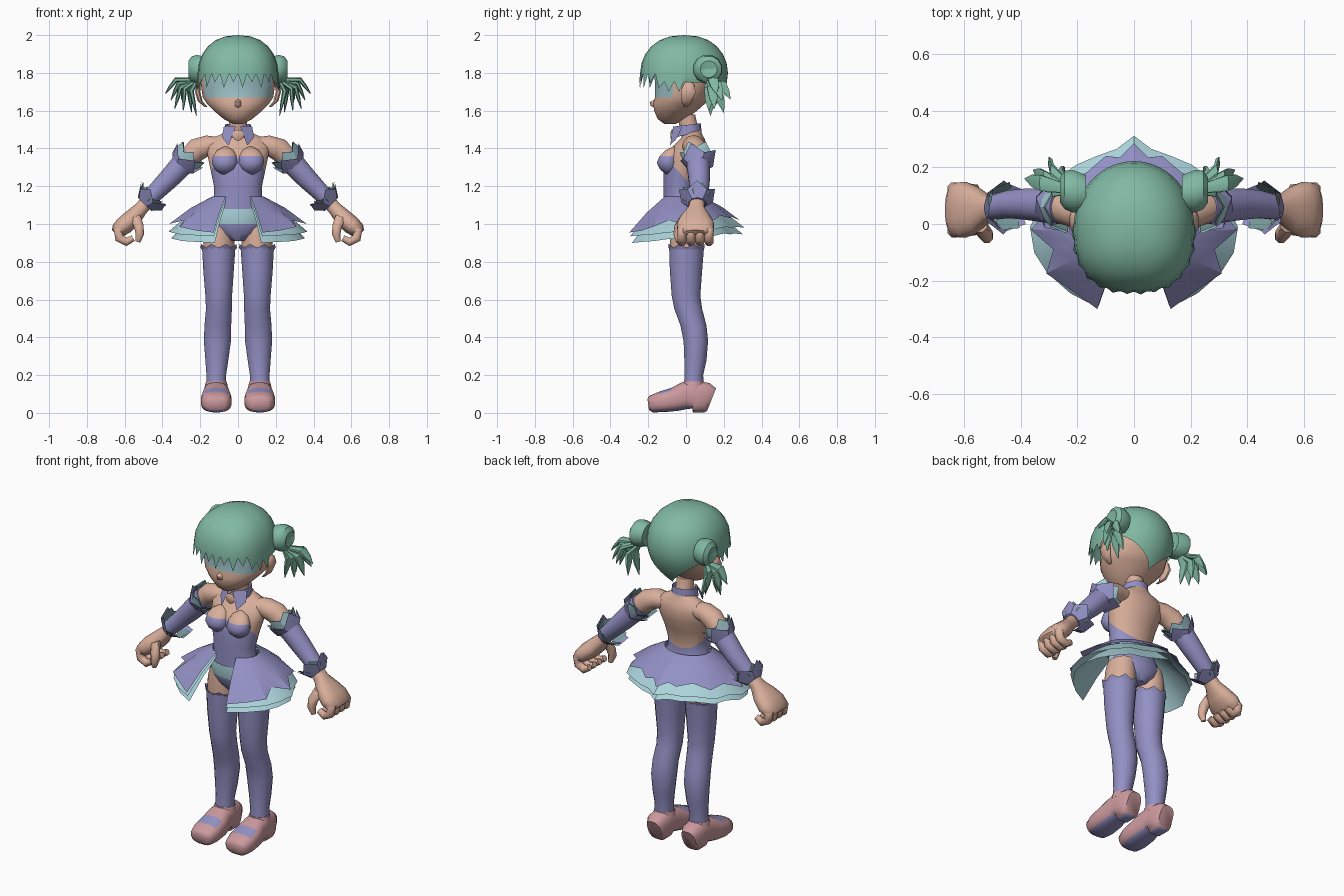
import bpy, bmesh, math
from mathutils import Vector as V


def material(name, rgb):
    m = bpy.data.materials.new(name)
    m.diffuse_color = (*rgb, 1)
    return m


SKIN = material("skin", (0.70, 0.43, 0.33))
HAIR = material("green hair", (0.22, 0.49, 0.37))
PURPLE = material("purple cloth", (0.29, 0.28, 0.55))
PALE = material("pale blue cloth", (0.41, 0.66, 0.71))
BAND = material("eye band", (0.34, 0.53, 0.57))
PINK = material("pink leather", (0.60, 0.32, 0.34))
TEAL = material("teal lining", (0.18, 0.31, 0.31))


def finish(name, bm, mats, mirror=False, rule=None, angle=50, cuts=()):
    """Cut colour borders, colour faces, shade and mirror."""
    for co, no in cuts:
        bmesh.ops.bisect_plane(bm, geom=bm.verts[:] + bm.edges[:] + bm.faces[:],
                               plane_co=co, plane_no=no)
    bmesh.ops.recalc_face_normals(bm, faces=bm.faces)
    bm.normal_update()
    for f in bm.faces:
        f.smooth = True
        if rule:
            f.material_index = rule(f.calc_center_median(), f.normal)
    me = bpy.data.meshes.new(name)
    bm.to_mesh(me)
    bm.free()
    for m in mats:
        me.materials.append(m)
    me.set_sharp_from_angle(angle=math.radians(angle))
    ob = bpy.data.objects.new(name, me)
    bpy.context.collection.objects.link(ob)
    if mirror:
        mod = ob.modifiers.new("mirror", 'MIRROR')
        mod.use_clip = False
        mod.use_mirror_merge = False
    return ob


def bridge(bm, rows, closed=True):
    n = len(rows[0])
    for r0, r1 in zip(rows, rows[1:]):
        for i in range(n if closed else n - 1):
            j = (i + 1) % n
            bm.faces.new((r0[i], r0[j], r1[j], r1[i]))


def loft(name, rings, mats, side=(1, 0, 0), n=16, flat=False, power=1.0, **kw):
    """Tube through rings (x, y, z, half width along side, other half width)."""
    bm, rows, side = bmesh.new(), [], V(side)
    pts = [V(r[:3]) for r in rings]
    for i, r in enumerate(rings):
        t = (pts[min(i + 1, len(pts) - 1)] - pts[max(i - 1, 0)]).normalized()
        if flat:
            t = V((0, 0, 1))
        v = t.cross(side).normalized()
        row = []
        for k in range(n):
            a = 2 * math.pi * (k + 0.5) / n
            c, s = math.cos(a), math.sin(a)
            c, s = (math.copysign(abs(q) ** power, q) for q in (c, s))
            row.append(bm.verts.new(pts[i] + side * c * r[3] + v * s * r[4]))
        rows.append(row)
    bridge(bm, rows)
    bm.faces.new(rows[0])
    bm.faces.new(rows[-1])
    return finish(name, bm, mats, **kw)


def cuff(name, c, axis, r0, r1, length, spike, mat, n=12, shift=0):
    """Flared open band with a pointed rim."""
    bm, c, axis = bmesh.new(), V(c), V(axis).normalized()
    u = axis.cross(V((0, 1, 0))).normalized()
    w = axis.cross(u)
    rows = [[], []]
    for k in range(n):
        a = 2 * math.pi * (k + shift) / n
        d = u * math.cos(a) + w * math.sin(a)
        tip = k % 2
        rows[0].append(bm.verts.new(c + d * r0))
        rows[1].append(bm.verts.new(c + d * (r1 + 0.3 * spike * tip) + axis * (length + spike * tip)))
    bridge(bm, rows)
    return finish(name, bm, [mat], mirror=True, angle=30)


def skirt(name, hem, mat, zw, lift=0.0, scale=1.0):
    """Half skirt from the front opening to the centre back."""
    bm, rows = bmesh.new(), [[], [], []]
    for i, (x, y, z) in enumerate(hem):
        a = math.radians(28 + (180 - 28) * i / (len(hem) - 1))
        top = V((0.137 * math.sin(a), -0.02 - 0.105 * math.cos(a), zw))
        low = V((x * scale, y * scale, z + lift))
        mid = top.lerp(low, 0.5) + V((0, 0, 0.012))
        for row, p in zip(rows, (top, mid, low)):
            row.append(bm.verts.new(p))
    bridge(bm, rows, closed=False)
    return finish(name, bm, [mat], mirror=True, angle=35)


# Head with a painted band across the eyes
loft("head", [(0, -.085, 1.53, .025, .03), (0, -.075, 1.555, .075, .075),
              (0, -.055, 1.60, .13, .115), (0, -.035, 1.64, .168, .14),
              (0, -.015, 1.67, .188, .15), (0, 0, 1.75, .20, .165),
              (0, 0, 1.85, .195, .18), (0, 0, 1.93, .14, .14), (0, 0, 1.97, .05, .05)],
     [SKIN, BAND], n=24, flat=True, cuts=[((0, -.07, 0), (0, 1, 0))],
     rule=lambda c, n: int(c.z > 1.67 and c.y < -.07))
loft("nose", [(0, -.15, 1.665, .006, .006), (0, -.172, 1.645, .018, .022),
              (0, -.168, 1.625, .018, .02), (0, -.15, 1.61, .006, .006)], [SKIN], n=8, flat=True)
loft("ear", [(.17, .0, 1.62, .008, .012), (.20, .005, 1.65, .014, .03), (.214, .012, 1.70, .015, .042),
             (.208, .015, 1.74, .012, .03), (.19, .015, 1.76, .006, .01)],
     [SKIN], n=8, flat=True, mirror=True)
loft("neck", [(0, .035, 1.43, .06, .055), (0, .02, 1.49, .05, .05), (0, 0, 1.58, .05, .05)],
     [SKIN], n=12, flat=True)


# Hair cap: dome with a jagged fringe and a pointed nape
def hair_cap():
    bm, n = bmesh.new(), 56
    cols = []
    for k in range(n):
        a = 2 * math.pi * k / n
        f = abs((math.degrees(a) + 180) % 360 - 180)
        odd = k % 2
        if f < 62:
            hem = 1.795 - odd * (0.075 if k % 4 == 1 else 0.045)
        elif f < 92:
            hem = 1.755 - odd * .055
        elif f < 115:
            hem = 1.75
        else:
            hem = 1.75 - .16 * ((f - 115) / 65) ** 1.3
        s, c = math.sin(a), math.cos(a)
        q = (abs(s) ** 2.5 + abs(c) ** 2.5) ** (-1 / 2.5) if f < 90 else 1
        col = []
        for i in range(1, 11):
            if i < 7:
                b = math.radians(15 * i)
                z, r = 1.8 + .2 * math.cos(b), math.sin(b) ** .85
            else:
                z = 1.8 + (hem - 1.8) * (i - 6) / 4
                d = 1.8 - z
                r = 1 - 9.5 * d * d if f > 92 else 1 + .25 * d
            if f < 85 and i > 3:
                r += (.012 if odd else -.018) * (i - 3) / 7
            col.append(bm.verts.new((.213 * q * s * r, -.01 - .232 * q * c * r, z)))
        cols.append(col)
    rows = list(zip(*cols))
    bridge(bm, rows)
    top = bm.verts.new((0, -.01, 2.0))
    for k in range(n):
        bm.faces.new((top, rows[0][k], rows[0][(k + 1) % n]))
    finish("hair_cap", bm, [HAIR], angle=45)


hair_cap()
loft("hair_bun", [(.17, .11, 1.82, .065, .065), (.215, .115, 1.82, .078, .078), (.245, .12, 1.82, .07, .07),
                  (.262, .12, 1.82, .045, .045), (.25, .12, 1.82, .02, .02)],
     [HAIR], side=(0, 1, 0), n=12, mirror=True, angle=35)
# Pigtail tufts fan out from below each bun
tips = [(.355, .19, 1.655), (.29, .12, 1.60), (.335, .15, 1.61), (.22, .13, 1.575),
        (.30, .235, 1.66), (.245, .20, 1.59), (.385, .16, 1.69)]
for i, tip in enumerate(tips):
    p0, p2 = V((.215, .12, 1.765)), V(tip)
    p1 = p0.lerp(p2, .5) + V((.03, .005, .035))
    loft(f"pigtail_tuft_{i + 1}", [(*p0, .015, .01), (*p1, .032, .014), (*p1.lerp(p2, .5), .025, .01),
                                   (*p2, .002, .002)],
         [HAIR], side=(0, 1, 0), n=6, mirror=True, angle=35)

# Torso: bodice high in front, bare back
loft("torso", [(0, -.02, 1.08, .15, .10), (0, -.03, 1.14, .127, .09), (0, -.03, 1.20, .128, .09),
               (0, -.02, 1.28, .145, .10), (0, 0, 1.35, .16, .108), (0, .02, 1.41, .17, .09),
               (0, .035, 1.45, .15, .065), (0, .035, 1.475, .09, .05), (0, .035, 1.50, .05, .045)],
     [PURPLE, SKIN], n=24, flat=True, cuts=[((0, 0, 1.235), (0, 1.1, 1))],
     rule=lambda c, n: int(c.z + 1.1 * c.y > 1.235))
loft("bust", [(.068, -.085, 1.262, .02, .02), (.07, -.092, 1.29, .055, .048), (.07, -.096, 1.325, .07, .06),
              (.07, -.09, 1.36, .064, .05), (.068, -.075, 1.39, .045, .035), (.065, -.06, 1.41, .01, .01)],
     [PURPLE, SKIN], flat=True, mirror=True, rule=lambda c, n: int(c.z > 1.36))
loft("hips", [(0, -.02, 1.12, .13, .09), (0, -.01, 1.06, .15, .105), (0, 0, 1.0, .165, .11),
              (0, .005, .95, .12, .10), (0, .005, .91, .05, .07)],
     [PURPLE, PALE], n=24, flat=True, rule=lambda c, n: int(c.z > 1.0 and c.y < 0))

# Collar ring, tilted, with two pointed flaps
bm = bmesh.new()
rows = [[], []]
for k in range(17):
    a = math.radians(20 + 320 * k / 16)
    s, c = math.sin(a), math.cos(a)
    rows[0].append(bm.verts.new((.075 * s, .01 - .072 * c, 1.475 - .018 * c)))
    rows[1].append(bm.verts.new((.07 * s, .01 - .068 * c, 1.525 - .008 * c)))
bridge(bm, rows, closed=False)
for s in (-1, 1):
    pts = [(.012, -.068, 1.515), (.075, -.02, 1.515), (.085, -.045, 1.46), (.05, -.085, 1.415)]
    bm.faces.new([bm.verts.new((s * x, y, z)) for x, y, z in pts])
finish("collar", bm, [PURPLE], angle=35)
loft("collar_clasp", [(0, -.055, 1.47, .028, .028), (0, -.075, 1.47, .03, .03), (0, -.082, 1.47, .015, .015)],
     [SKIN], n=10)

# Skirt layers, open at the front
over = [(.13, -.30, .955), (.22, -.235, .965), (.31, -.175, .985), (.285, -.09, 1.02), (.365, -.02, 1.0),
        (.29, .06, 1.03), (.27, .15, 1.02), (.17, .18, 1.045), (.10, .24, 1.03), (.05, .235, 1.04), (0, .285, 1.02)]
under = [(.125, -.29, .90), (.22, -.24, .905), (.30, -.17, .91), (.345, -.10, .92), (.36, -.01, .925),
         (.32, .07, .94), (.29, .14, .935), (.20, .205, .95), (.13, .235, .945), (.06, .26, .95), (0, .305, .945)]
skirt("overskirt", over, PURPLE, 1.145)
skirt("underskirt_upper", under, PALE, 1.13, lift=.035, scale=1.02)
skirt("underskirt_lower", under, PALE, 1.115, scale=.985)

# Arms, sleeves and cuffs
Y = (0, 1, 0)
loft("shoulder", [(.09, .035, 1.415, .05, .045), (.16, .04, 1.415, .06, .055), (.215, .05, 1.395, .062, .062),
                  (.27, .06, 1.345, .055, .056), (.31, .065, 1.30, .05, .05)], [SKIN], side=Y, mirror=True)
loft("sleeve", [(.25, .06, 1.365, .062, .064), (.30, .065, 1.31, .062, .062), (.37, .07, 1.235, .057, .056),
                (.44, .07, 1.165, .05, .048), (.495, .06, 1.11, .045, .044)], [PURPLE], side=Y, mirror=True)
up = V((-.70, -.02, .71))
cuff("upper_cuff_lining", (.285, .06, 1.33), up, .064, .082, .035, .035, PALE)
cuff("upper_cuff", (.305, .065, 1.31), up, .064, .085, .02, .055, PURPLE, n=8, shift=.5)
cuff("upper_cuff_inside", (.28, .06, 1.335), up, .062, .076, .03, .035, TEAL)
cuff("wrist_cuff", (.495, .06, 1.105), up, .05, .088, .04, .04, PURPLE, n=10)
cuff("wrist_cuff_lining", (.49, .06, 1.11), up, .048, .08, .035, .035, TEAL, n=10, shift=.5)

# Hands: palm, curled fingers and thumb
loft("palm", [(.47, .06, 1.13, .036, .036), (.515, .055, 1.08, .045, .038), (.555, .05, 1.035, .08, .048),
              (.60, .05, .995, .10, .05), (.635, .05, .965, .095, .042), (.65, .05, .95, .07, .025)],
     [SKIN], side=Y, mirror=True, power=.85)
for i in range(4):
    y = -.022 + .048 * i
    loft(f"finger_{i + 1}", [(.60, y, 1.0, .02, .02), (.635, y, .965, .027, .028), (.628, y, .925, .026, .026),
                             (.59, y, .905, .024, .024), (.555, y, .925, .018, .018)],
         [SKIN], side=Y, n=8, mirror=True)
loft("thumb", [(.545, -.005, 1.04, .025, .03), (.525, -.035, .99, .028, .028), (.52, -.045, .945, .024, .024),
               (.53, -.04, .905, .014, .014)], [SKIN], side=Y, n=8, mirror=True)

# Legs and stockings
loft("thigh", [(.095, .005, 1.02, .07, .085), (.10, .005, .95, .082, .092), (.102, .003, .86, .084, .088)],
     [SKIN], flat=True, mirror=True)
loft("stocking", [(.102, .003, .875, .09, .094), (.103, .0, .75, .082, .087), (.102, .0, .62, .072, .077),
                  (.101, .012, .55, .07, .075), (.107, .04, .46, .072, .07), (.109, .052, .38, .073, .066),
                  (.112, .05, .28, .062, .06), (.115, .042, .20, .053, .05), (.115, .04, .12, .055, .055)],
     [PURPLE], flat=True, mirror=True)
cuff("stocking_trim", (.102, .003, .865), (0, 0, 1), .091, .096, .01, .02, PURPLE, n=16)


# Shoes: pink with purple instep and sole
def shoe_colour(c, n):
    if n.z < -.8:
        return 1
    return int(n.z > .35 and -.135 < c.y < -.06 and abs(c.x - .115) < .06)


loft("shoe", [(.115, -.20, .045, .045, .03), (.115, -.185, .047, .068, .045), (.115, -.13, .058, .082, .056),
              (.115, -.06, .072, .08, .064), (.115, -.01, .09, .07, .072), (.115, .04, .096, .066, .074),
              (.115, .055, .085, .064, .085), (.115, .11, .08, .062, .08), (.115, .135, .07, .045, .065)],
     [PINK, PURPLE], n=20, power=.75, mirror=True, rule=shoe_colour)
loft("shoe_strap", [(.115, .038, .13, .064, .064), (.115, .038, .15, .06, .06), (.115, .04, .165, .056, .055)],
     [PINK], flat=True, mirror=True)
